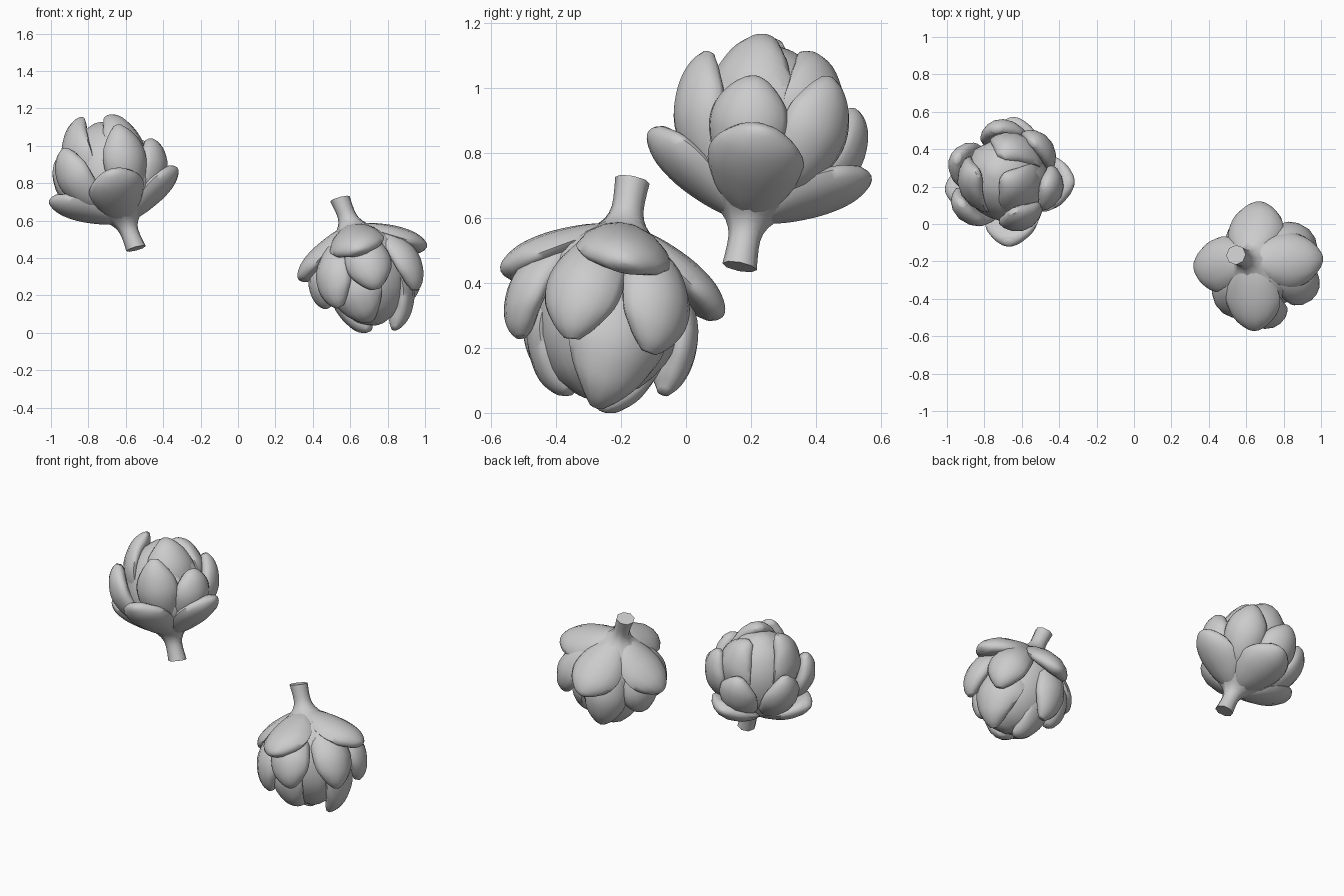
import bpy, bmesh
from math import sin, cos, pi, radians
from mathutils import Vector

if "Cube" in bpy.data.objects:
    bpy.data.objects.remove(bpy.data.objects["Cube"])

# Growth axis of the first artichoke; the second is its point mirror image
AXIS = Vector((-0.27, 0.20, 1.0)).normalized()
U = (Vector((1, 0, 0)) - AXIS * AXIS.x).normalized()
V = AXIS.cross(U)
STEM_END = Vector((-0.545, 0.165, 0.45))
CENTRE = Vector((0, 0, 0.583))


def smooth_rows(rows, steps=4):
    """Catmull-Rom interpolation through rows of numbers."""
    pts = [Vector(r) for r in rows]
    pts = [pts[0]] + pts + [pts[-1]]
    out = []
    for i in range(1, len(pts) - 2):
        a, b, c, d = pts[i - 1:i + 3]
        for k in range(steps):
            t = k / steps
            out.append(0.5 * (2 * b + (c - a) * t + (2 * a - 5 * b + 4 * c - d) * t * t
                              + (3 * b - a - 3 * c + d) * t ** 3))
    return out + [pts[-1]]


def loft(name, rings, sign, sharp=60):
    """Skin local rings, place them on the gently bent axis, mirror when sign is -1."""
    bm = bmesh.new()
    loops = []
    for ring in rings:
        loop = []
        for x, y, h in ring:
            bend = min(max(h / 0.2, 0), 1)
            p = STEM_END + U * (x - 0.025 * bend) + V * (y - 0.006 * bend) + AXIS * h
            loop.append(bm.verts.new(CENTRE + (p - CENTRE) * sign))
        loops.append(loop)
    n = len(loops[0])
    for a, b in zip(loops, loops[1:]):
        for i in range(n):
            j = (i + 1) % n
            bm.faces.new((a[i], a[j], b[j], b[i]))
    bm.faces.new(loops[0])
    bm.faces.new(loops[-1])
    bmesh.ops.recalc_face_normals(bm, faces=bm.faces)
    me = bpy.data.meshes.new(name)
    bm.to_mesh(me)
    bm.free()
    ob = bpy.data.objects.new(name, me)
    bpy.context.collection.objects.link(ob)
    bpy.ops.object.select_all(action='DESELECT')
    ob.select_set(True)
    bpy.context.view_layer.objects.active = ob
    bpy.ops.object.shade_smooth_by_angle(angle=radians(sharp))
    return ob


def leaf(name, angle, scale, lift, rows, cup, sign, seg=14):
    """Puffy cupped leaf; rows = (radius, height, half width, half thickness)."""
    ca, sa = cos(radians(angle)), sin(radians(angle))
    rows = smooth_rows(rows)
    rings = []
    for i, (r, h, w, d) in enumerate(rows):
        p, q = rows[max(i - 1, 0)], rows[min(i + 1, len(rows) - 1)]
        t = Vector((q[0] - p[0], q[1] - p[1])).normalized()
        nr, nh = t.y, -t.x
        ring = []
        for k in range(seg):
            f = 2 * pi * k / seg
            side = w * cos(f)
            out = d * sin(f) - cup * side * side
            rad = r * scale + nr * out
            hh = h + lift * i / len(rows) + nh * out
            ring.append((rad * ca - side * sa, rad * sa + side * ca, hh))
        rings.append(ring)
    return loft(name, rings, sign)


# Leaf profiles from root to tip
OUTER = [(.05, .185, .07, .03), (.12, .22, .125, .042), (.21, .27, .15, .05),
         (.28, .32, .125, .05), (.325, .36, .065, .035), (.337, .375, .02, .015)]
MIDDLE = [(.06, .22, .04, .03), (.18, .30, .10, .05), (.25, .40, .125, .058),
          (.265, .49, .115, .055), (.257, .56, .07, .042), (.247, .60, .025, .018)]
INNER = [(.05, .30, .06, .03), (.16, .41, .14, .045), (.185, .54, .16, .05),
         (.145, .64, .12, .05), (.10, .69, .065, .04), (.075, .715, .025, .015)]
# Layer name, profile, cupping, (angle, radius scale, tip lift) per leaf
LAYERS = [("outer_leaf", OUTER, 1.6, ((-3, 1, 0), (87, 1, 0), (184, 1.03, 0), (269, 1, .01))),
          ("middle_leaf", MIDDLE, 2.0, ((-14, .97, -.06), (41, .98, 0), (95, 1, -.03),
                                        (158, 1.0, .0), (215, 1.04, -.01), (292, .94, .03))),
          ("inner_leaf", INNER, 2.2, ((60, 1.05, -.02), (197, 1.03, .04), (322, .9, .005)))]

# Stem flaring into the hidden heart
STEM = [(.054, 0), (.049, .07), (.055, .12), (.085, .165), (.15, .215), (.21, .28),
        (.235, .36), (.235, .45), (.205, .56), (.14, .65), (.08, .69), (.03, .71)]

for sign, tag in ((1, "upright"), (-1, "inverted")):
    rings = [[(r * cos(pi * k / 4), r * sin(pi * k / 4), h) for k in range(8)]
             for r, h in smooth_rows(STEM, 2)]
    loft(tag + "_stem_and_heart", rings, sign)
    for name, rows, cup, leaves in LAYERS:
        for n, (ang, scale, lift) in enumerate(leaves):
            leaf(f"{tag}_{name}_{n + 1}", ang, scale, lift, rows, cup, sign)
